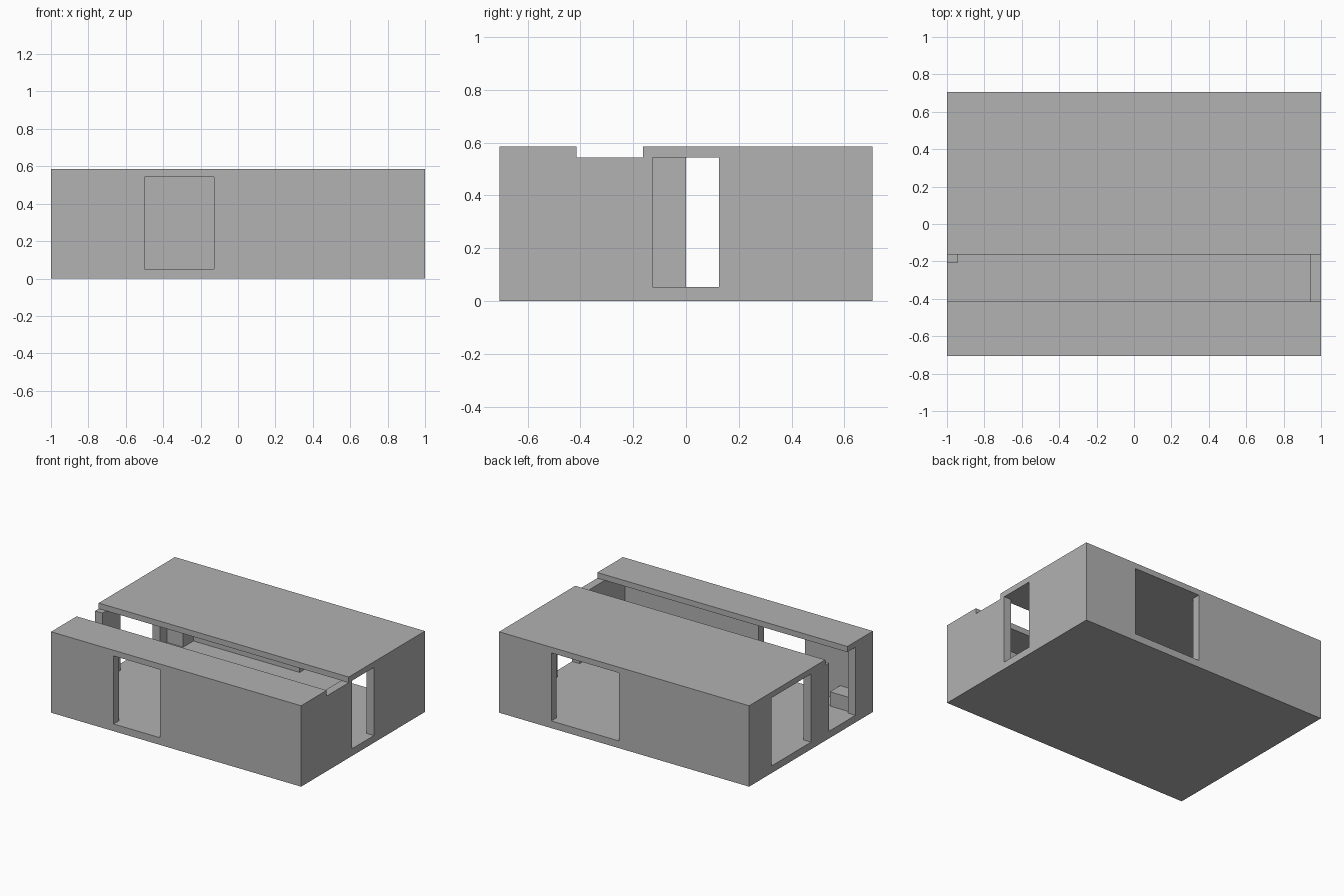
import bpy

# Remove the default cube only
cube = bpy.data.objects.get("Cube")
if cube:
    bpy.data.objects.remove(cube, do_unlink=True)

HX, HY = 1.0, 0.707                # outer half sizes
IX, IY = 0.94, 0.647               # inner half sizes
FLOOR, CEIL, TOP = 0.052, 0.544, 0.585

plaster = bpy.data.materials.new("plain grey")
plaster.use_nodes = True
grey = (0.445, 0.445, 0.445, 1)
plaster.diffuse_color = grey
plaster.node_tree.nodes["Principled BSDF"].inputs["Base Color"].default_value = grey


def box(name, low, high):
    """Axis-aligned box between two corners."""
    bpy.ops.mesh.primitive_cube_add(size=1)
    ob = bpy.context.object
    ob.name = ob.data.name = name
    for v in ob.data.vertices:
        v.co = [h if c > 0 else l for c, l, h in zip(v.co, low, high)]
    ob.data.materials.append(plaster)
    return ob


def cut(target, name, low, high):
    """Subtract a hidden box from the target."""
    cutter = box(name, low, high)
    cutter.hide_render = True
    mod = target.modifiers.new(name, 'BOOLEAN')
    mod.operation = 'DIFFERENCE'
    mod.solver = 'EXACT'
    mod.object = cutter
    bpy.context.view_layer.objects.active = target
    bpy.ops.object.modifier_apply(modifier=name)
    bpy.data.objects.remove(cutter, do_unlink=True)


# House shell: floor, walls and roof as one solid
shell = box("house_shell", (-HX, -HY, 0), (HX, HY, TOP))
cut(shell, "room_cutter", (-IX, -IY, FLOOR), (IX, IY, CEIL))

# Skylight slot across the whole roof
cut(shell, "skylight_cutter", (-2, -0.415, CEIL), (2, -0.163, 1))

# Doorways through the front and back walls
for name, x0, x1, side in (("front_door_cutter", -0.5, -0.127, -1),
                           ("back_door_cutter", 0.04, 0.582, 1)):
    y0, y1 = sorted((side * 0.6, side * 0.8))
    cut(shell, name, (x0, y0, FLOOR), (x1, y1, CEIL))

# Doorways through the side walls
for name, y0, y1, side in (("left_door_cutter", -0.127, 0.125, 1),
                           ("right_back_door_cutter", 0.0, 0.454, -1),
                           ("right_front_door_cutter", -0.508, -0.205, -1)):
    x0, x1 = sorted((side * 0.9, side * 1.1))
    cut(shell, name, (x0, y0, FLOOR), (x1, y1, CEIL))

# Low blocks standing in the two right-hand corners
box("back_corner_block", (-IX, 0.53, FLOOR), (-0.81, IY, 0.155))
box("front_corner_block", (-IX, -IY, FLOOR), (-0.78, -0.53, 0.155))
